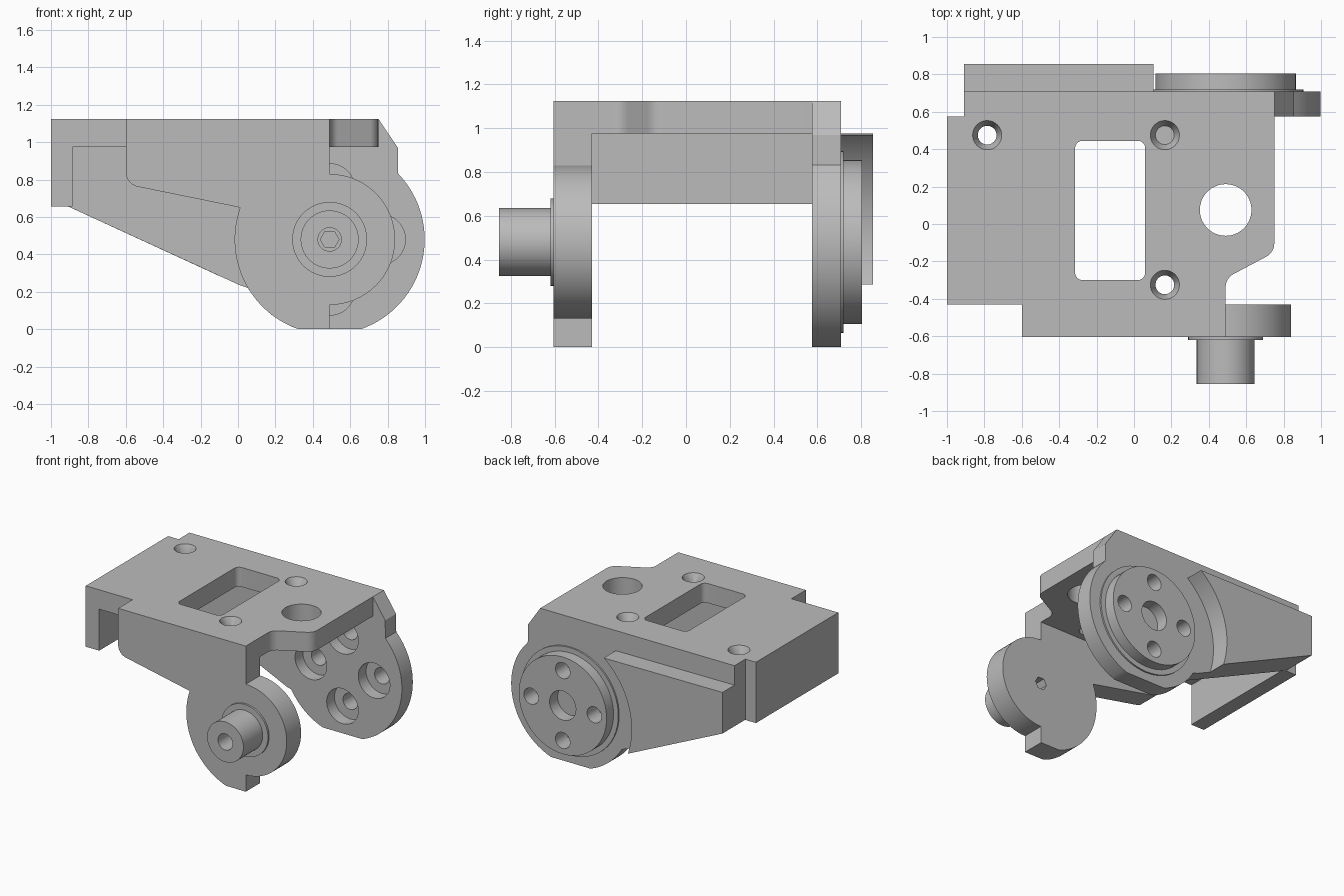
import bpy, bmesh, math
from mathutils import Vector

if "Cube" in bpy.data.objects:
    bpy.data.objects.remove(bpy.data.objects["Cube"], do_unlink=True)

# One plain grey for the whole bracket
grey = bpy.data.materials.new("plain grey")
grey.use_nodes = True
grey.diffuse_color = (0.5, 0.5, 0.5, 1)
grey.node_tree.nodes["Principled BSDF"].inputs["Base Color"].default_value = (0.5, 0.5, 0.5, 1)

AXIS = (0.49, 0.48)   # pivot axis in x, z
TOP = 1.125           # top face height
UNDER = 0.975         # underside of the top plate
R = 0.508             # large cheek radius


def arc(radius, start, end, centre=AXIS, steps=32):
    """Points along an arc, angles in degrees."""
    angles = [math.radians(start + (end - start) * i / steps) for i in range(steps + 1)]
    return [(centre[0] + radius * math.cos(a), centre[1] + radius * math.sin(a)) for a in angles]


def circle(radius, centre=AXIS, steps=64):
    return arc(radius, 0, 360, centre, steps)[:-1]


def fillet(points, steps=8):
    """Round every corner given with a radius as its third value."""
    out = []
    for i, p in enumerate(points):
        if len(p) == 2:
            out.append(p)
            continue
        corner, r = Vector(p[:2]), p[2]
        a = (Vector(points[i - 1][:2]) - corner).normalized()
        b = (Vector(points[(i + 1) % len(points)][:2]) - corner).normalized()
        half = a.angle(b) / 2
        centre = corner + (a + b).normalized() * r / math.sin(half)
        first = corner + a * r / math.tan(half) - centre
        last = corner + b * r / math.tan(half) - centre
        for k in range(steps + 1):
            out.append(tuple(centre + first.lerp(last, k / steps).normalized() * r))
    return out


def add_object(name, bm):
    bmesh.ops.recalc_face_normals(bm, faces=bm.faces)
    mesh = bpy.data.meshes.new(name)
    bm.to_mesh(mesh)
    bm.free()
    mesh.materials.append(grey)
    obj = bpy.data.objects.new(name, mesh)
    bpy.context.collection.objects.link(obj)
    return obj


def prism(name, outline, lo, hi, axis="y"):
    """Extrude a flat outline along y (outline in x, z) or z (outline in x, y)."""
    def place(u, v, w):
        return (u, w, v) if axis == "y" else (u, v, w)
    bm = bmesh.new()
    face = bm.faces.new([bm.verts.new(place(u, v, lo)) for u, v in outline])
    new = bmesh.ops.extrude_face_region(bm, geom=[face])["geom"]
    bmesh.ops.translate(bm, vec=place(0, 0, hi - lo),
                        verts=[g for g in new if isinstance(g, bmesh.types.BMVert)])
    return add_object(name, bm)


def cone(name, x, y, lo, hi, r_lo, r_hi):
    bm = bmesh.new()
    bmesh.ops.create_cone(bm, cap_ends=True, segments=48, radius1=r_lo, radius2=r_hi, depth=hi - lo)
    bmesh.ops.translate(bm, vec=(x, y, (lo + hi) / 2), verts=bm.verts)
    return add_object(name, bm)


def cut(obj, cutters):
    """Subtract the cutters, then discard them."""
    bpy.context.view_layer.objects.active = obj
    for cutter in cutters:
        cutter.hide_render = True
        mod = obj.modifiers.new("cut", "BOOLEAN")
        mod.operation = "DIFFERENCE"
        mod.solver = "EXACT"
        mod.object = cutter
        bpy.ops.object.modifier_apply(modifier=mod.name)
        bpy.data.objects.remove(cutter, do_unlink=True)


# Top plate with window, cable hole and countersunk screw holes
plate = prism("top_plate", fillet([
    (-1, -0.43), (0.49, -0.43), (0.49, -0.29, 0.08), (0.75, -0.152, 0.08),
    (0.75, 0.575), (-1, 0.575)]), UNDER, TOP, "z")
cutters = [
    prism("window_cutter", fillet([(-0.315, -0.3, 0.04), (0.06, -0.3, 0.04),
                                   (0.06, 0.445, 0.04), (-0.315, 0.445, 0.04)]), 0.9, 1.2, "z"),
    prism("cable_cutter", circle(0.138, (0.49, 0.075)), 0.9, 1.2, "z")]
for x, y in ((-0.785, 0.475), (0.165, 0.475), (0.165, -0.325)):
    cutters.append(prism("screw_cutter", circle(0.05, (x, y), 48), 0.9, 1.2, "z"))
    cutters.append(cone("countersink_cutter", x, y, TOP - 0.06, TOP + 0.02, 0.05, 0.087))
cut(plate, cutters)

# End wall below the plate
prism("end_wall", [(-1, 0.655), (-0.885, 0.655), (-0.885, UNDER), (-1, UNDER)], -0.43, 0.575)

# Front cheek: large arc on one half, stepped smaller arc on the other
front = prism("front_cheek", fillet(
    [(0.49, TOP), (-0.6, TOP), (-0.6, 0.775, 0.08)] + arc(R, 160.4, 250.6)
    + [(0.49, 0)] + arc(0.35, -90, 90)), -0.605, -0.43)
cut(front, [prism("hex_cutter", circle(0.05, AXIS, 6), -0.7, -0.3)])

# Pivot pin and its collar
for name, radius, lo, hi in (("pin_collar", 0.2, -0.62, -0.605), ("pivot_pin", 0.155, -0.855, -0.605)):
    part = prism(name, circle(radius), lo, hi)
    cut(part, [prism("bore_cutter", circle(0.0625), -0.95, -0.5)])

# Back cheek: tapered web running into a round flange
back = prism("back_cheek", [(0.75, TOP), (-0.91, TOP), (-0.91, 0.657), (0.01, 0.235)]
             + arc(R, 210.6, 250.6) + arc(R, 289.4, 403.8) + [(0.855, 0.97)], 0.575, 0.708)

# Raised arm on the back, hollowed round the hub
prism("back_arm", [(-0.91, UNDER), (-0.91, 0.657)] + arc(0.623, 198.2, 128.2), 0.708, 0.855)

# Hub ring and hub disc on the back
ring = prism("hub_ring", circle(0.415), 0.708, 0.72)
hub = prism("hub_disc", circle(0.375), 0.708, 0.805)

# Bolt holes with counterbores on the inner face, blind recess in the hub centre
bolts = [(AXIS[0] + 0.27 * dx, AXIS[1] + 0.27 * dz) for dx, dz in ((1, 0), (0, 1), (-1, 0), (0, -1))]
for part in (back, ring, hub):
    cutters = [prism("bolt_cutter", circle(0.062, c, 40), 0.5, 0.9) for c in bolts]
    if part is back:
        cutters += [prism("counterbore_cutter", circle(0.135, c, 48), 0.5, 0.67) for c in bolts]
    else:
        cutters.append(prism("recess_cutter", circle(0.112), 0.65, 0.9))
    cut(part, cutters)

# Smooth round walls, sharp edges
bpy.ops.object.select_all(action="DESELECT")
for obj in bpy.context.scene.objects:
    if obj.type == "MESH":
        obj.select_set(True)
        bpy.context.view_layer.objects.active = obj
bpy.ops.object.shade_smooth_by_angle(angle=math.radians(30))
